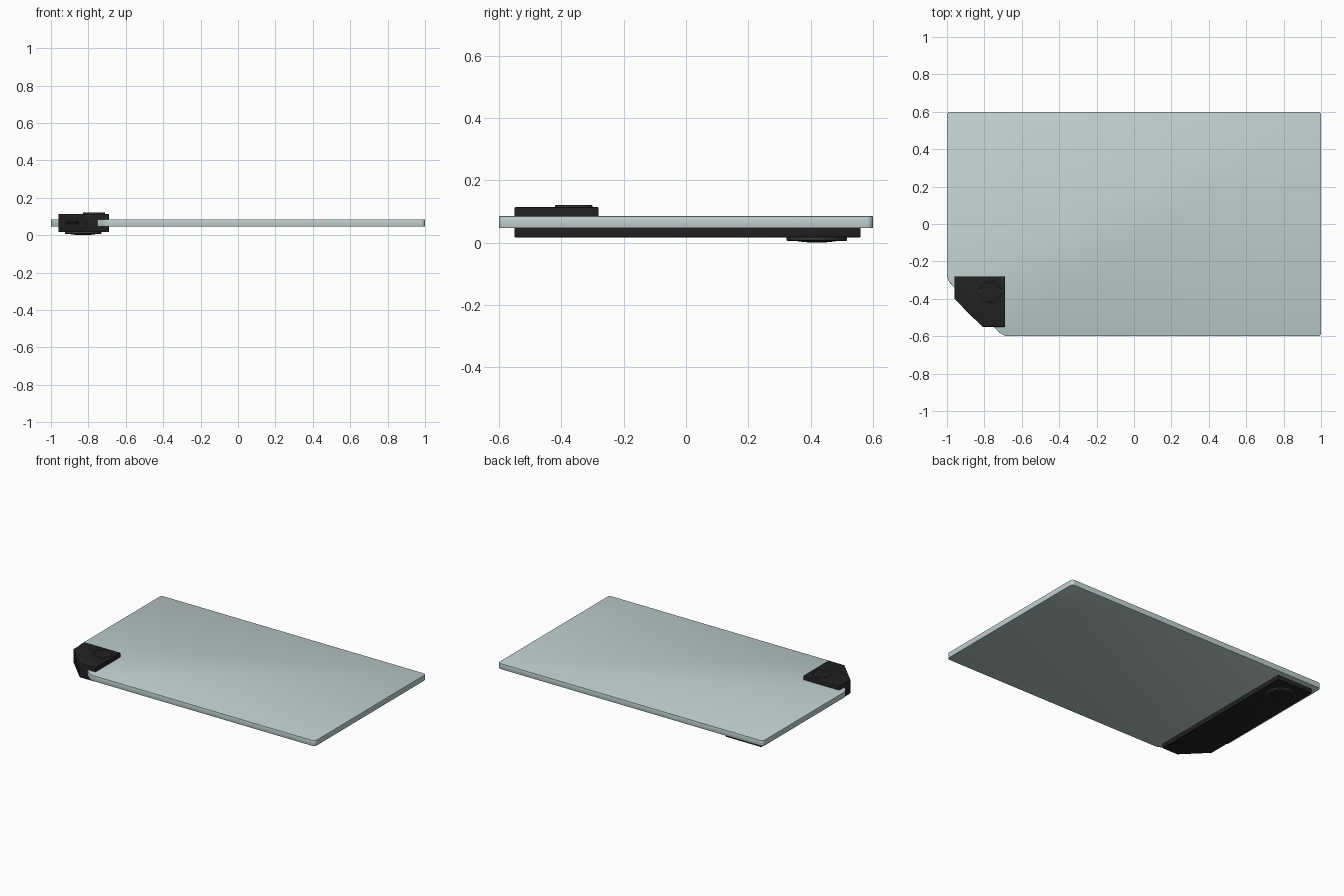
import bpy, bmesh, math
from mathutils import Vector

if "Cube" in bpy.data.objects:
    bpy.data.objects.remove(bpy.data.objects["Cube"])


def material(name, rgb):
    m = bpy.data.materials.new(name)
    m.diffuse_color = (*rgb, 1)
    m.use_nodes = True
    m.node_tree.nodes["Principled BSDF"].inputs["Base Color"].default_value = m.diffuse_color
    return m


GLASS = material("pale grey green", (0.53, 0.635, 0.625))
BLACK = material("soft black", (0.016, 0.016, 0.016))
GREY = material("dark grey", (0.045, 0.045, 0.045))
DARK = material("port black", (0.006, 0.006, 0.006))


def finish(name, bm, mat):
    bmesh.ops.recalc_face_normals(bm, faces=bm.faces)
    me = bpy.data.meshes.new(name)
    bm.to_mesh(me)
    bm.free()
    me.materials.append(mat)
    ob = bpy.data.objects.new(name, me)
    bpy.context.collection.objects.link(ob)
    bpy.ops.object.select_all(action='DESELECT')
    ob.select_set(True)
    bpy.context.view_layer.objects.active = ob
    bpy.ops.object.shade_smooth_by_angle(angle=math.radians(30))
    return ob


def rounded(corners, seg=8):
    """Outline from (x, y, radius) corners."""
    out = []
    for i, (x, y, r) in enumerate(corners):
        p = Vector((x, y))
        a = (Vector(corners[i - 1][:2]) - p).normalized()
        b = (Vector(corners[(i + 1) % len(corners)][:2]) - p).normalized()
        half = a.angle(b) / 2
        c = p + (a + b).normalized() * (r / math.sin(half))
        t = r / math.tan(half)
        u, v = p + a * t - c, p + b * t - c
        ang = u.angle(v)
        for k in range(seg + 1):
            f = k / seg
            d = (u * math.sin((1 - f) * ang) + v * math.sin(f * ang)) / math.sin(ang)
            out.append(c + d)
    return out


def prism(name, outline, z0, z1, mat, bevel_z=(), width=0.003):
    """Extrude an outline; soften the rims at the listed heights."""
    bm = bmesh.new()
    face = bm.faces.new([bm.verts.new((p[0], p[1], z0)) for p in outline])
    ext = bmesh.ops.extrude_face_region(bm, geom=[face])
    for v in ext["geom"]:
        if isinstance(v, bmesh.types.BMVert):
            v.co.z = z1
    bmesh.ops.recalc_face_normals(bm, faces=bm.faces)
    rims = [e for e in bm.edges
            if any(all(abs(v.co.z - z) < 1e-5 for v in e.verts) for z in bevel_z)]
    if rims:
        bmesh.ops.bevel(bm, geom=rims, offset=width, segments=2, profile=0.5, affect='EDGES')
    return finish(name, bm, mat)


def lathe(name, profile, centre, mat, steps=48):
    """Spin (radius, z) points round a vertical axis."""
    bm = bmesh.new()
    rings = []
    for r, z in profile:
        if r == 0:
            rings.append([bm.verts.new((*centre, z))] * steps)
        else:
            rings.append([bm.verts.new((centre[0] + r * math.cos(k * math.tau / steps),
                                        centre[1] + r * math.sin(k * math.tau / steps), z))
                          for k in range(steps)])
    for a, b in zip(rings, rings[1:]):
        for k in range(steps):
            n = (k + 1) % steps
            vs = list(dict.fromkeys((a[k], a[n], b[n], b[k])))
            bm.faces.new(vs)
    return finish(name, bm, mat)


# glass slab with one cut corner
prism("glass_slab", rounded([(-1, 0.6, 0.02), (-1, -0.30, 0.08), (-0.70, -0.6, 0.08),
                             (1, -0.6, 0.02), (1, 0.6, 0.02)]),
      0.047, 0.085, GLASS, (0.047, 0.085), 0.0015)

# clamp: long lower plate, corner spine, short upper plate
R = 0.004
corner = [(-0.96, -0.40, R), (-0.81, -0.55, R), (-0.69, -0.55, R)]
prism("clamp_lower_plate", rounded(corner + [(-0.69, 0.56, R), (-0.96, 0.56, R)], 3),
      0.017, 0.047, BLACK, (0.017,))
prism("clamp_spine", [(-0.96, -0.34), (-0.96, -0.40), (-0.81, -0.55), (-0.75, -0.55)],
      0.047, 0.085, BLACK)
prism("clamp_upper_plate", rounded(corner + [(-0.69, -0.28, R), (-0.96, -0.28, R)], 3),
      0.085, 0.114, BLACK, (0.114,))

# top button with raised ring
TOP = (-0.77, -0.36)
lathe("button_ring", [(0.060, 0.112), (0.060, 0.119), (0.058, 0.121), (0.052, 0.121),
                      (0.050, 0.119), (0.050, 0.112)], TOP, GREY)
lathe("button_face", [(0.050, 0.112), (0.050, 0.119), (0, 0.119)], TOP, BLACK)

# underside lens with ring
LOW = (-0.828, 0.42)
lathe("lens_ring", [(0.097, 0.019), (0.097, 0.008), (0.094, 0.006), (0.085, 0.006),
                    (0.082, 0.008), (0.082, 0.019)], LOW, GREY)
lathe("lens_face", [(0.082, 0.019), (0.082, 0.008), (0.066, 0.0055), (0.045, 0.0025),
                    (0.022, 0.0006), (0, 0)], LOW, BLACK)

# charging port on the slanted face
port = prism("charging_port", rounded([(-0.045, -0.010, 0.009), (0.045, -0.010, 0.009),
                                       (0.045, 0.010, 0.009), (-0.045, 0.010, 0.009)], 6),
             -0.002, 0.001, DARK)
port.location = (-0.885, -0.475, 0.066)
port.rotation_euler = (math.pi / 2, 0, -math.pi / 4)
